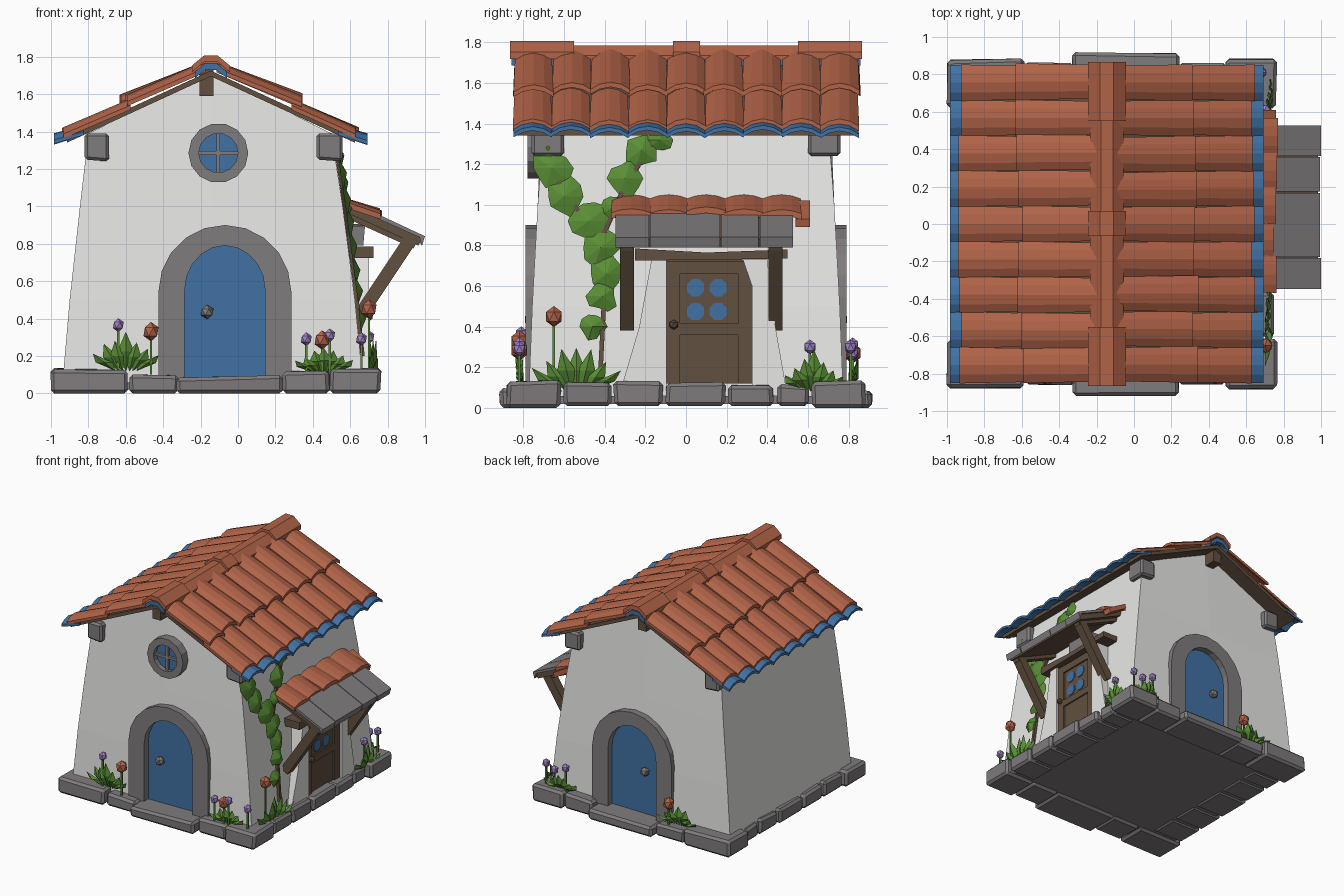
import bpy, bmesh, math, random
from mathutils import Vector

if "Cube" in bpy.data.objects:
    bpy.data.objects.remove(bpy.data.objects["Cube"])
random.seed(4)
R = random.uniform
RX = -0.145  # ridge position in x

def mat(name, *c):
    m = bpy.data.materials.new(name)
    m.diffuse_color = (*c, 1)
    m.use_nodes = True
    m.node_tree.nodes["Principled BSDF"].inputs["Base Color"].default_value = m.diffuse_color
    return m
WHITE = mat("white plaster", .80, .80, .79)
TILE = mat("terracotta", .44, .125, .065)
BLUE = mat("blue paint", .052, .165, .37)
STONE = mat("grey stone", .215, .20, .205)
WOOD = mat("brown wood", .12, .08, .05)
GREEN = mat("leaf green", .10, .27, .036)
PURPLE = mat("purple petals", .36, .23, .58)

def done(bm, name, m, bevel=0):
    bmesh.ops.recalc_face_normals(bm, faces=bm.faces)
    me = bpy.data.meshes.new(name)
    bm.to_mesh(me)
    bm.free()
    me.materials.append(m)
    o = bpy.data.objects.new(name, me)
    bpy.context.collection.objects.link(o)
    if bevel:
        b = o.modifiers.new("bevel", 'BEVEL')
        b.width, b.segments = bevel, 1
    return o

def loft(bm, stations, closed=False):
    rings = [[bm.verts.new(p) for p in s] for s in stations]
    n = len(rings[0])
    pairs = list(zip(rings, rings[1:])) + ([(rings[-1], rings[0])] if closed else [])
    for a, b in pairs:
        for i in range(n):
            bm.faces.new((a[i], a[(i + 1) % n], b[(i + 1) % n], b[i]))
    if not closed:
        bm.faces.new(rings[0][::-1])
        bm.faces.new(rings[-1])

def prism(bm, pts, axis, a, b):
    def put(p, t):
        v = list(p)
        v.insert(axis, t)
        return v
    loft(bm, [[put(p, a) for p in pts], [put(p, b) for p in pts]])

def box(bm, x0, x1, y0, y1, z0, z1, j=0):
    q = lambda z, k: [(x + R(-k, k), y + R(-k, k), z + R(-k, k)) for x, y in ((x0, y0), (x1, y0), (x1, y1), (x0, y1))]
    loft(bm, [q(z0, 0), q(z1, j)])

def beam(bm, a, b, w):
    a, b = Vector(a), Vector(b)
    d = (b - a).normalized()
    u = d.cross(Vector((0, 1, 0)) if abs(d.y) < .9 else Vector((1, 0, 0))).normalized() * w / 2
    v = d.cross(u)
    loft(bm, [[p + u + v, p - u + v, p - u - v, p + u - v] for p in (a, b)])

def ball(bm, c, r, sz=1):
    for v in bmesh.ops.create_icosphere(bm, subdivisions=1, radius=r)['verts']:
        v.co.z *= sz
        v.co += Vector(c)

def arch(cx, hw, z0, zs, h, n=10):
    arc = [(cx - hw * math.cos(math.pi * i / n), zs + h * math.sin(math.pi * i / n)) for i in range(n + 1)]
    return [(cx - hw, z0)] + arc + [(cx + hw, z0)]

def frame(bm, outer, inner, y0, y1, closed=False):
    loft(bm, [[(o[0], y0, o[1]), (i[0], y0, i[1]), (i[0], y1, i[1]), (o[0], y1, o[1])]
              for o, i in zip(outer, inner)], closed)

# plaster walls, battered and with a gable
LEVELS = [(.04, -.94, .67, .775), (.5, -.90, .625, .757), (1, -.845, .56, .73), (1.39, -.80, .50, .70)]
def wall_x(z):
    for a, b in zip(LEVELS, LEVELS[1:]):
        if z <= b[0]:
            return a[2] + (b[2] - a[2]) * (z - a[0]) / (b[0] - a[0])
    return .5
bm = bmesh.new()
loft(bm, [[(x0, -y, z), (RX, -y, z), (x1, -y, z), (x1, y, z), (RX, y, z), (x0, y, z)] for z, x0, x1, y in LEVELS])
for v in bm.verts:
    if v.co.z > 1.38 and abs(v.co.x - RX) < .01:
        v.co.z = 1.71
walls = done(bm, "walls", WHITE)

# arched doors front and back, set in cut openings
outer, inner = arch(-.07, .355, .08, .545, .355), arch(-.07, .215, .08, .55, .24)
cut, fr, dr, kn = (bmesh.new() for _ in range(4))
for s in (-1, 1):
    prism(cut, arch(-.07, .23, .07, .55, .25), 1, s * .9, s * .70)
    frame(fr, outer, inner, s * .79, s * .69)
    prism(dr, arch(-.07, .22, .08, .55, .245), 1, s * .737, s * .69)
    ball(kn, (-.165, s * .76, .435), .038)
cutter = done(cut, "door_cutter", WHITE)
cutter.hide_render = True
mod = walls.modifiers.new("openings", 'BOOLEAN')
mod.object, mod.operation = cutter, 'DIFFERENCE'
bpy.context.view_layer.objects.active = walls
bpy.ops.object.modifier_apply(modifier="openings")
bpy.data.objects.remove(cutter)
done(fr, "door_arches", STONE)
done(dr, "arched_doors", BLUE)
done(kn, "door_knobs", STONE)

# round gable window
circ = lambda r, n=14: [(-.105 + r * math.cos(2 * math.pi * i / n), 1.285 + r * math.sin(2 * math.pi * i / n)) for i in range(n)]
bm = bmesh.new()
frame(bm, circ(.16), circ(.105), -.78, -.69, True)
box(bm, -.115, -.095, -.76, -.72, 1.18, 1.39)
box(bm, -.21, 0, -.76, -.72, 1.275, 1.295)
done(bm, "round_window_frame", STONE)
bm = bmesh.new()
prism(bm, circ(.11), 1, -.74, -.69)
done(bm, "round_window_glass", BLUE)

# foundation stones and floor
bm = bmesh.new()
for s in (-1, 1):
    for x0, x1, y, h in ((-1, -.59, .88, .13), (-.58, -.32, .86, .10), (-.33, .24, .915, .09),
                         (.24, .49, .86, .12), (.49, .76, .885, .135)):
        box(bm, x0, x1, s * y, s * .62, 0, h, .008)
ys = [-.61, -.36, -.11, .20, .44, .61]
for y0, y1 in zip(ys, ys[1:]):
    box(bm, .5, R(.72, .75), y0 + .008, y1 - .008, .01, R(.11, .13), .008)
    box(bm, -R(.96, .98), -.7, y0 + .008, y1 - .008, .01, R(.11, .13), .008)
done(bm, "foundation_stones", STONE, .018)
bm = bmesh.new()
box(bm, -.93, .68, -.78, .78, .02, .06)
done(bm, "floor_slab", STONE)

# corner corbels and ridge beam
bm = bmesh.new()
for s in (-1, 1):
    for x0, x1 in ((-.82, -.69), (.42, .56)):
        prism(bm, [(x0, 1.25), (x1, 1.24), (x1, 1.39), (x0, 1.39)], 1, s * .76, s * .6)
done(bm, "corner_corbels", STONE, .015)
bm = bmesh.new()
box(bm, -.205, -.13, -.80, .80, 1.59, 1.73)
done(bm, "ridge_beam", WOOD)

# roof deck, barrel tiles, blue eave tiles
def tile(bm, s, yc, d0, z0, d1, z1, w0, w1, h=.036, t=.024):
    st = []
    for d, z, w in ((d0, z0, w0), (d1, z1, w1)):
        top = [(RX + s * d, yc + k * w, z + h * (1 - k * k)) for k in (-1, -.55, 0, .55, 1)]
        st.append(top + [(x, y, z - t) for x, y, z in top[::-1]])
    loft(bm, st)
deck, tiles, eave = bmesh.new(), bmesh.new(), bmesh.new()
for s in (-1, 1):
    prism(deck, [(RX, 1.725), (RX + s * .77, 1.37), (RX + s * .77, 1.34), (RX, 1.695)], 1, -.83, .83)
    for i in range(9):
        y = -.755 + i * .1888
        tile(tiles, s, y, .43, 1.54, .785 + R(-.012, .012), 1.385 + R(-.006, .008), .09, .097)
        tile(tiles, s, y + R(-.006, .006), .03, 1.74, .47 + R(-.025, .025), 1.56 + R(-.006, .008), .09, .098)
        tile(eave, s, y, .68, 1.40, .838, 1.352 + R(-.005, .005), .092, .095, .034, .02)
done(deck, "roof_deck", WOOD)
done(tiles, "roof_tiles", TILE)
done(eave, "eave_tiles", BLUE)

# ridge caps
def chevron(bm, w, top, low, t, y0, y1):
    p = [(-w, low), (-w * .35, top), (w * .35, top), (w, low), (w, low - t), (w * .35, top - t), (-w * .35, top - t), (-w, low - t)]
    prism(bm, [(RX + x, z) for x, z in p], 1, y0, y1)
bm = bmesh.new()
chevron(bm, .09, 1.785, 1.735, .03, -.8, .8)
for y0, y1 in ((-.865, -.55), (-.065, .07), (.55, .865)):
    chevron(bm, .102, 1.807, 1.752, .035, y0, y1)
done(bm, "ridge_caps", TILE)
bm = bmesh.new()
chevron(bm, .085, 1.765, 1.72, .035, -.86, .86)
done(bm, "ridge_underlay", BLUE)

# side door with plaster jambs
bm = bmesh.new()
prism(bm, [(-.33, .06), (-.095, .06), (-.095, .73), (-.17, .73), (-.23, .4)], 0, .5, .70)
prism(bm, [(.325, .06), (.50, .06), (.44, .4), (.40, .73), (.28, .73), (.325, .6)], 0, .5, .70)
done(bm, "side_door_jambs", WHITE)
bm = bmesh.new()
box(bm, .5, .672, -.10, .33, .12, .73)
for y0, y1, z0, z1 in ((-.1, -.03, .12, .72), (.255, .33, .12, .72), (-.03, .255, .66, .72), (-.03, .255, .36, .415)):
    box(bm, .6, .684, y0, y1, z0, z1)
ball(bm, (.70, -.06, .41), .025)
done(bm, "side_door", WOOD)
bm = bmesh.new()
for y in (.047, .158):
    for z in (.475, .592):
        prism(bm, [(y + .046 * math.cos(a), z + .046 * math.sin(a)) for a in
                   (math.radians(22.5 + 45 * i) for i in range(8))], 0, .67, .678)
done(bm, "side_door_panes", BLUE)

# awning: lintel, struts, deck, slabs and tiles
bm = bmesh.new()
prism(bm, [(-.25, .725), (.50, .735), (.50, .78), (.1, .765), (-.25, .785)], 0, .52, .725)
for y in (-.29, .44):
    beam(bm, (.64, y, .40), (.94, y, .85), .07)
    beam(bm, (.55, y, .98), (.95, y, .80), .055)
prism(bm, [(.54, 1.035), (.985, .83), (.965, .79), (.54, .985)], 1, -.33, .51)
done(bm, "awning_timber", WOOD)
bm = bmesh.new()
for y0, y1 in ((-.35, -.18), (-.18, .17), (.17, .36), (.36, .53)):
    e = R(-.012, .01)
    prism(bm, [(.70, .98), (.99 + e, .845 - e / 2), (.975 + e, .79), (.96 + e, .835), (.70, .955)], 1, y0 + .003, y1 - .003)
box(bm, .5, .67, .02, .26, .79, .90, .01)
done(bm, "awning_slabs", STONE)
bm = bmesh.new()
for i in range(5):
    tile(bm, 1, -.27 + i * .185, .70, 1.03, .905 + R(-.015, .015), .965 + R(-.01, .01), .094, .098, .02, .03)
prism(bm, [(.60, 1.02), (.76, .93), (.75, .89), (.60, .98)], 1, .54, .61)
done(bm, "awning_tiles", TILE)

# ivy on the right wall
bm = bmesh.new()
IVY = [(-.66, 1.18, .10), (-.60, 1.04, .09), (-.48, .92, .10), (-.42, .79, .085), (-.39, .66, .08), (-.41, .55, .07),
       (-.46, .40, .06), (-.22, 1.27, .08), (-.30, 1.13, .085), (-.13, 1.32, .06), (-.36, .99, .06), (-.68, 1.28, .05)]
for y, z, r in IVY:
    c = bm.verts.new((wall_x(z) + .05, y, z))
    ring = []
    for i in range(10):
        q, a = r * R(.8, 1.25), math.pi * i / 5
        zz = z + q * math.sin(a)
        ring.append(bm.verts.new((wall_x(zz) + .015, y + q * math.cos(a), zz)))
    for i in range(10):
        bm.faces.new((c, ring[i], ring[(i + 1) % 10]))
done(bm, "ivy_leaves", GREEN)
bm = bmesh.new()
for path in ([(-.42, .2), (-.40, .6), (-.45, .85), (-.62, 1.1), (-.67, 1.25)], [(-.43, .8), (-.32, 1.05), (-.15, 1.34)]):
    for a, b in zip(path, path[1:]):
        beam(bm, (wall_x(a[1]) + .012, *a), (wall_x(b[1]) + .012, *b), .022)
done(bm, "ivy_stems", WOOD)

# leafy tufts: centre, spread direction, half width, height
bm = bmesh.new()
for x, y, z, ax, w, h in ((-.6, -.80, .12, 0, .16, .22), (.46, -.80, .11, 0, .14, .15), (.70, -.54, .08, 1, .20, .26),
                          (.70, .63, .08, 1, .13, .20), (-.5, .80, .11, 0, .16, .16), (.55, .80, .11, 0, .12, .15)):
    for i in range(7):
        k = (i - 3) / 3
        t = Vector((1, 0, 0)) if ax == 0 else Vector((0, 1, 0))
        out = Vector((0, math.copysign(1, y), 0)) if ax == 0 else Vector((1, 0, 0))
        b = Vector((x, y, z)) + t * k * w * .35
        tip = b + t * k * w * .75 + Vector((0, 0, h * (1 - .55 * abs(k)) * R(.8, 1.05))) + out * R(0, .05)
        mid = (b + tip) / 2
        l, r, m = (bm.verts.new(p) for p in (mid - t * .045, mid + t * .045, mid + out * .025))
        vb, vt = bm.verts.new(b), bm.verts.new(tip)
        for f in ((vb, m, l), (vb, r, m), (l, m, vt), (m, r, vt)):
            bm.faces.new(f)
done(bm, "leaf_tufts", GREEN)

# flowers on stems
red, pur, stem = bmesh.new(), bmesh.new(), bmesh.new()
for b, r, pts in ((red, .045, ((-.465, -.82, .33), (.45, -.82, .285), (.70, -.65, .45), (-.42, .82, .27))),
                  (pur, .032, ((-.64, -.81, .365), (.365, -.82, .29), (.49, -.82, .31), (.66, -.82, .29), (.70, .61, .30),
                               (.68, .81, .30), (.60, .82, .27), (.50, .82, .31)))):
    for p in pts:
        ball(b, p, r, 1.15)
        beam(stem, (p[0], p[1], .1), p, .012)
done(red, "red_flowers", TILE)
done(pur, "purple_flowers", PURPLE)
done(stem, "flower_stems", GREEN)
